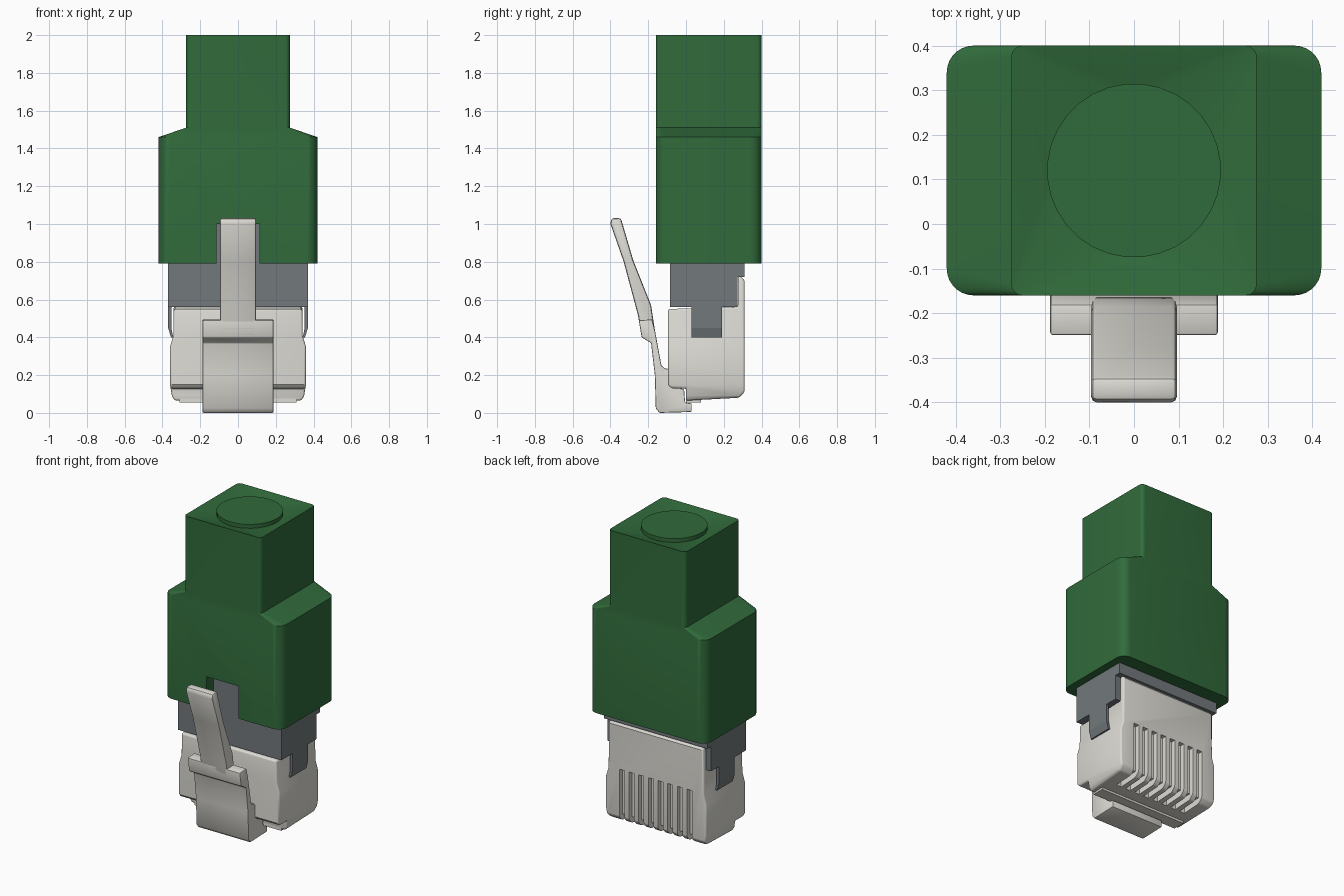
import bpy, bmesh, math

if "Cube" in bpy.data.objects:
    bpy.data.objects.remove(bpy.data.objects["Cube"])


def material(name, rgb):
    m = bpy.data.materials.new(name)
    m.diffuse_color = (*rgb, 1)
    m.use_nodes = True
    m.node_tree.nodes["Principled BSDF"].inputs["Base Color"].default_value = m.diffuse_color
    return m


GREEN = material("green", (0.03, 0.145, 0.043))
IVORY = material("ivory", (0.72, 0.71, 0.66))
STEEL = material("steel", (0.17, 0.19, 0.20))


def make_object(name, bm, mat=None):
    bmesh.ops.recalc_face_normals(bm, faces=bm.faces)
    me = bpy.data.meshes.new(name)
    bm.to_mesh(me)
    bm.free()
    ob = bpy.data.objects.new(name, me)
    bpy.context.collection.objects.link(ob)
    if mat:
        me.materials.append(mat)
    return ob


def prism(name, pts, axis, spans, mat=None):
    """Extrude a profile along x (points are y,z) or y (points are x,z)."""
    bm = bmesh.new()
    for lo, hi in spans:
        rings = []
        for t in (lo, hi):
            rings.append([bm.verts.new((t, a, b) if axis == 'x' else (a, t, b))
                          for a, b in pts])
        bm.faces.new(rings[0])
        bm.faces.new(rings[1])
        for i in range(len(pts)):
            j = (i + 1) % len(pts)
            bm.faces.new((rings[0][i], rings[0][j], rings[1][j], rings[1][i]))
    return make_object(name, bm, mat)


def box(name, x, y, z, mat=None):
    return prism(name, [(y[0], z[0]), (y[1], z[0]), (y[1], z[1]), (y[0], z[1])],
                 'x', [x], mat)


def apply_mods(ob):
    bpy.ops.object.select_all(action='DESELECT')
    bpy.context.view_layer.objects.active = ob
    ob.select_set(True)
    for m in list(ob.modifiers):
        bpy.ops.object.modifier_apply(modifier=m.name)


def boolean(ob, cutter, op):
    m = ob.modifiers.new("bool", 'BOOLEAN')
    m.object, m.operation, m.solver = cutter, op, 'EXACT'
    apply_mods(ob)
    bpy.data.objects.remove(cutter)


def bevel(ob, width, segments=3):
    m = ob.modifiers.new("bevel", 'BEVEL')
    m.width, m.segments = width, segments
    m.limit_method, m.angle_limit = 'ANGLE', math.radians(40)
    apply_mods(ob)


def smooth(ob):
    apply_mods(ob)
    bpy.ops.object.shade_smooth_by_angle(angle=math.radians(35))


# Boot: rounded rectangles lofted upwards, ending in a dished top with a cable disc
CY, HY, N = 0.12, 0.28, 8


def rounded_ring(hw, r, z):
    pts = []
    for c, (sx, sy) in enumerate([(1, 1), (-1, 1), (-1, -1), (1, -1)]):
        for k in range(N):
            a = math.radians(90 * (c + k / (N - 1)))
            pts.append((sx * (hw - r) + r * math.cos(a),
                        CY + sy * (HY - r) + r * math.sin(a), z))
    return pts


def circle_ring(r, z):
    return [(r * math.cos(a), CY + r * math.sin(a), z)
            for a in (2 * math.pi * (i + 0.5) / (4 * N) for i in range(4 * N))]


bm = bmesh.new()
rings = [rounded_ring(0.42, 0.06, 0.79), rounded_ring(0.42, 0.06, 1.46),
         rounded_ring(0.275, 0.025, 1.51), rounded_ring(0.275, 0.025, 2.0),
         circle_ring(0.195, 1.975), circle_ring(0.195, 2.0)]
rings = [[bm.verts.new(p) for p in r] for r in rings]
for lower, upper in zip(rings, rings[1:]):
    for i in range(4 * N):
        j = (i + 1) % (4 * N)
        bm.faces.new((lower[i], lower[j], upper[j], upper[i]))
bm.faces.new(rings[0])
bm.faces.new(rings[-1])
boot = make_object("boot", bm, GREEN)
boolean(boot, box("notch", (-0.115, 0.115), (-0.3, -0.07), (0.7, 1.0)), 'DIFFERENCE')
smooth(boot)

# Metal collar, visible through the boot notch
collar = prism("shield_collar", [(-0.085, 0.56), (0.272, 0.56), (0.272, 0.72),
                                 (0.31, 0.72), (0.31, 1.05), (-0.085, 1.05)],
               'x', [(-0.37, 0.37)], STEEL)

# Shield side clips
for side, s in (("right", 1), ("left", -1)):
    prism("shield_clip_" + side,
          [(s * x, z) for x, z in [(0.37, 0.58), (0.37, 0.45), (0.355, 0.40),
                                   (0.343, 0.40), (0.353, 0.45), (0.353, 0.58)]],
          'y', [(0.03, 0.19)], STEEL)

# Plug body: side profile intersected with front profile, then eased edges
body = prism("plug_body", [(-0.095, 0.55), (-0.095, 0.15), (-0.08, 0.13), (0.0, 0.13),
                           (0.0, 0.065), (0.28, 0.08), (0.31, 0.11), (0.31, 0.70),
                           (0.295, 0.72), (0.274, 0.72), (0.274, 0.56)],
             'x', [(-0.5, 0.5)], IVORY)
half = [(0.32, 0.04), (0.35, 0.09), (0.36, 0.15), (0.36, 0.35), (0.342, 0.41), (0.337, 0.8)]
front = prism("front_outline", half + [(-x, z) for x, z in reversed(half)],
              'y', [(-0.5, 0.5)])
boolean(body, front, 'INTERSECT')
bevel(body, 0.012)

# Eight contact slots wrapping from the back to the underside
slots = prism("slots", [(0.4, 0.42), (0.28, 0.42), (0.28, 0.12), (0.15, 0.12),
                        (0.15, 0.0), (0.4, 0.0)],
              'x', [(0.069 * (i - 3.5) - 0.018, 0.069 * (i - 3.5) + 0.018)
                    for i in range(8)])
boolean(body, slots, 'DIFFERENCE')
smooth(body)

# Step under the nose
box("nose_step", (-0.31, 0.31), (0.0, 0.08), (0.055, 0.14), IVORY)

# Latch: wide root with shoulders, then the narrow lever
root = prism("latch_root", [(0.03, 0.005), (-0.14, 0.0), (-0.16, 0.025), (-0.165, 0.2),
                            (-0.185, 0.37), (-0.235, 0.40), (-0.25, 0.49), (-0.18, 0.495),
                            (-0.165, 0.44), (-0.13, 0.25), (-0.11, 0.235), (-0.095, 0.235),
                            (-0.07, 0.14), (-0.01, 0.125), (-0.005, 0.055), (0.03, 0.05)],
             'x', [(-0.188, 0.188)], IVORY)
bevel(root, 0.006, 2)
smooth(root)

lever = prism("latch_lever", [(-0.18, 0.37), (-0.235, 0.40), (-0.255, 0.52), (-0.33, 0.80),
                              (-0.40, 1.0), (-0.395, 1.03), (-0.345, 1.032),
                              (-0.28, 0.81), (-0.185, 0.57), (-0.165, 0.44)],
              'x', [(-0.096, 0.096)], IVORY)
bevel(lever, 0.012, 2)
smooth(lever)
